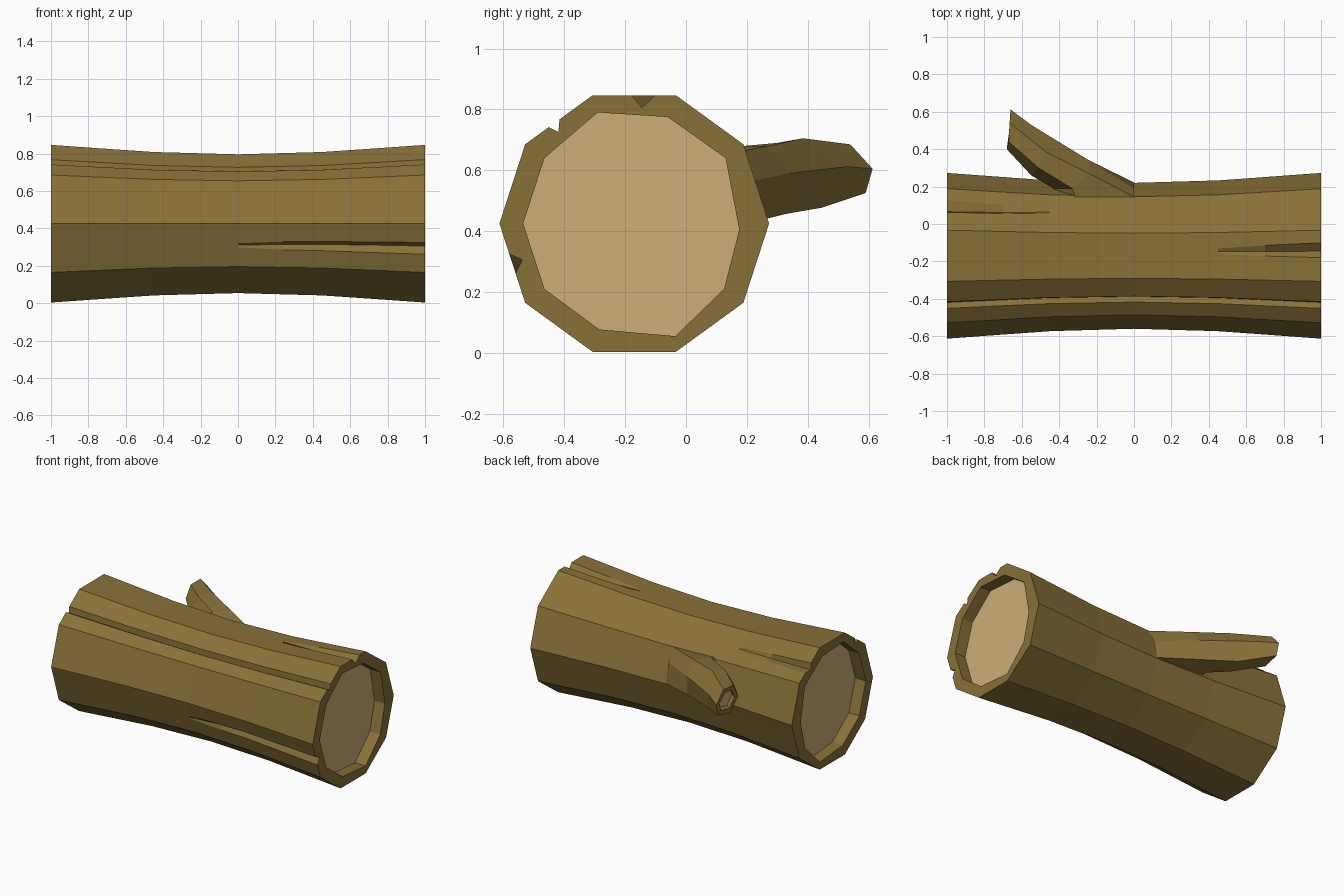
import bpy, bmesh, math
from mathutils import Vector

if "Cube" in bpy.data.objects:
    bpy.data.objects.remove(bpy.data.objects["Cube"])

CENTRE = Vector((-0.17, 0.425))      # log axis in (y, z)


def material(name, rgb):
    m = bpy.data.materials.new(name)
    m.diffuse_color = (*rgb, 1)
    m.use_nodes = True
    m.node_tree.nodes["Principled BSDF"].inputs["Base Color"].default_value = m.diffuse_color
    return m


bark = material("bark", (0.25, 0.165, 0.04))
wood = material("cut_wood", (0.62, 0.42, 0.19))


def make_object(name, rings, wood_caps):
    """Skin a list of equal-sized rings and cap both ends."""
    bm = bmesh.new()
    loops = [[bm.verts.new(p) for p in ring] for ring in rings]
    n = len(loops[0])
    for a, b in zip(loops, loops[1:]):
        for i in range(n):
            j = (i + 1) % n
            bm.faces.new((a[i], a[j], b[j], b[i]))
    for loop, is_wood in zip((loops[0], loops[-1]), wood_caps):
        bm.faces.new(loop).material_index = int(is_wood)
    bmesh.ops.recalc_face_normals(bm, faces=bm.faces)
    me = bpy.data.meshes.new(name)
    bm.to_mesh(me)
    bm.free()
    me.materials.append(bark)
    me.materials.append(wood)
    ob = bpy.data.objects.new(name, me)
    bpy.context.collection.objects.link(ob)
    return ob


# Log: ten-sided waisted trunk; stations along x with radius
stations = [-1, -0.7, -0.45, 0, 0.24, 0.45, 0.7, 1]
radii = [0.443, 0.421, 0.403, 0.39, 0.397, 0.403, 0.421, 0.443]

# Bark grooves: side index -> (start, valley, end, depth, strength per station)
grooves = {
    1: (0.285, 0.46, 0.57, 0.035, [1, 0.6, 0, 0, 0, 0, 0, 0]),
    2: (0.245, 0.41, 0.536, 0.04, [0, 0, 0, 0, 0, 0, 0.6, 1]),
    3: (0.49, 0.59, 0.65, 0.031, [1] * 8),
    5: (0.385, 0.5, 0.627, 0.035, [0, 0, 0, 0, 0.6, 0.75, 0.9, 1]),
}


def section(corners, station=None):
    """Add the groove points to a ten-cornered section; flat if no station."""
    pts = []
    for i, p in enumerate(corners):
        q = corners[(i + 1) % 10]
        pts.append(p)
        if i in grooves:
            t0, tm, t1, depth, strength = grooves[i]
            s = 0 if station is None else strength[station]
            w = 1 if station is None else 0.4 + 0.6 * s
            inward = -(p + q).normalized()
            pts.append(p.lerp(q, tm + (t0 - tm) * w))
            pts.append(p.lerp(q, tm) + inward * depth * s)
            pts.append(p.lerp(q, tm + (t1 - tm) * w))
    return pts


def place(x, pts):
    return [(x, p.x + CENTRE.x, p.y + CENTRE.y) for p in pts]


angles = [math.radians(36 * i) for i in range(10)]
body = []
for k, (x, r) in enumerate(zip(stations, radii)):
    corners = [Vector((r * math.cos(a), r * math.sin(a))) for a in angles]
    body.append(place(x, section(corners, k)))

# Uneven inner rim and recessed cut face at both ends
inner = section([Vector(p) for p in (
    (0.345, -0.02), (0.30, 0.215), (0.11, 0.35), (-0.12, 0.365), (-0.295, 0.215),
    (-0.365, 0), (-0.295, -0.215), (-0.115, -0.348), (0.135, -0.37), (0.295, -0.215))])
RECESS = 0.08
log_rings = ([place(-1 + RECESS, inner), place(-1, inner)] + body
             + [place(1, inner), place(1 - RECESS, inner)])
make_object("log", log_rings, (True, True))

# Branch stub: six-sided, sweeping back and outwards to a hollow tip
tip = [(-0.66, 0.59, 0.525), (-0.66, 0.613, 0.605), (-0.665, 0.54, 0.685),
       (-0.67, 0.44, 0.68), (-0.68, 0.40, 0.595), (-0.67, 0.47, 0.505)]
branch_rings = [
    [(0.0, 0.222, 0.43), (0.0, 0.19, 0.56), (0.0, 0.145, 0.655),
     (-0.3, 0.10, 0.65), (-0.45, 0.13, 0.55), (-0.4, 0.18, 0.43)],
    [(-0.24, 0.33, 0.457), (-0.24, 0.34, 0.59), (-0.24, 0.27, 0.68),
     (-0.33, 0.19, 0.68), (-0.43, 0.19, 0.57), (-0.37, 0.24, 0.45)],
    [(-0.47, 0.445, 0.477), (-0.55, 0.53, 0.612), (-0.47, 0.385, 0.705),
     (-0.51, 0.30, 0.69), (-0.55, 0.26, 0.58), (-0.50, 0.34, 0.463)],
    tip,
]
mid = sum((Vector(p) for p in tip), Vector()) / 6
rim = [mid.lerp(Vector(p), 0.68) for p in tip]
branch_rings += [rim, [p + Vector((0.04, -0.03, 0)) for p in rim]]
make_object("branch_stub", branch_rings, (False, True))
